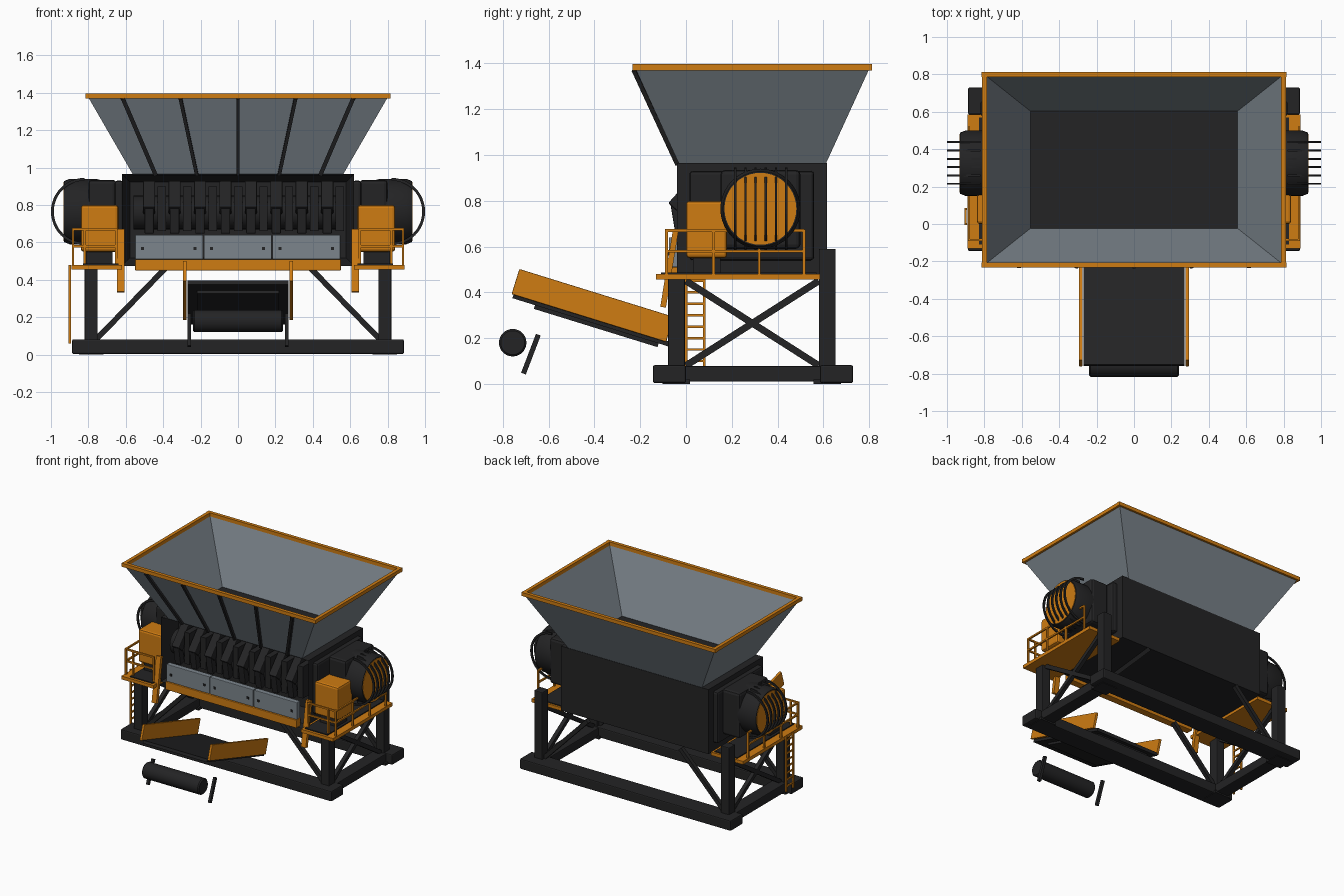
import bpy, bmesh, math
from mathutils import Vector, Matrix

old = bpy.data.objects.get("Cube")
if old:
    bpy.data.objects.remove(old, do_unlink=True)


def material(name, rgb):
    m = bpy.data.materials.new(name)
    m.use_nodes = True
    m.diffuse_color = (*rgb, 1)
    m.node_tree.nodes["Principled BSDF"].inputs["Base Color"].default_value = (*rgb, 1)
    return m


ORANGE = material("orange paint", (0.62, 0.20, 0.006))
BLACK = material("black steel", (0.017, 0.017, 0.018))
GREY = material("grey steel", (0.20, 0.235, 0.265))


def finish(name, bm, mat, bevel=0.0, smooth=False):
    bmesh.ops.recalc_face_normals(bm, faces=bm.faces)
    me = bpy.data.meshes.new(name)
    bm.to_mesh(me)
    bm.free()
    me.materials.append(mat)
    ob = bpy.data.objects.new(name, me)
    bpy.context.collection.objects.link(ob)
    if bevel:
        mod = ob.modifiers.new("bevel", 'BEVEL')
        mod.width, mod.segments = bevel, 2
    if smooth:
        bpy.ops.object.select_all(action='DESELECT')
        ob.select_set(True)
        bpy.context.view_layer.objects.active = ob
        bpy.ops.object.shade_smooth_by_angle(angle=math.radians(35))
    return ob


def box(name, xs, ys, zs, mat, bevel=0.0):
    lo, hi = Vector((min(xs), min(ys), min(zs))), Vector((max(xs), max(ys), max(zs)))
    bm = bmesh.new()
    bmesh.ops.create_cube(bm, matrix=Matrix.Translation((lo + hi) / 2) @ Matrix.Diagonal((*(hi - lo), 1)))
    return finish(name, bm, mat, bevel)


def beam(name, a, b, w, h, mat, bevel=0.0):
    """Bar from a to b; w is its sideways width, h its other thickness."""
    a, b = Vector(a), Vector(b)
    d = (b - a).normalized()
    side = Vector((1, 0, 0)) if abs(d.x) < 0.3 else Vector((0, 1, 0))
    up = d.cross(side).normalized()
    side = up.cross(d)
    rot = Matrix((side, up, d)).transposed().to_4x4()
    bm = bmesh.new()
    bmesh.ops.create_cube(bm, matrix=Matrix.Translation((a + b) / 2) @ rot
                          @ Matrix.Diagonal((w, h, (b - a).length, 1)))
    return finish(name, bm, mat, bevel)


def lathe_x(name, profile, y, z, mat, sign=1, n=40):
    """Solid of revolution about x from (x, radius) pairs, with end caps."""
    bm = bmesh.new()
    rings = [[bm.verts.new((sign * x, y + r * math.cos(i * math.tau / n), z + r * math.sin(i * math.tau / n)))
              for i in range(n)] for x, r in profile]
    for p, q in zip(rings, rings[1:]):
        for i in range(n):
            bm.faces.new((p[i], p[(i + 1) % n], q[(i + 1) % n], q[i]))
    bm.faces.new(rings[0])
    bm.faces.new(rings[-1])
    return finish(name, bm, mat, smooth=True)


# Hopper: open tapered shell with a painted rim
bm = bmesh.new()
low = [bm.verts.new((x, y, 0.96)) for x, y in ((-.56, -.03), (.56, -.03), (.56, .61), (-.56, .61))]
top = [bm.verts.new((x, y, 1.375)) for x, y in ((-.80, -.22), (.80, -.22), (.80, .80), (-.80, .80))]
for i in range(4):
    j = (i + 1) % 4
    bm.faces.new((low[i], low[j], top[j], top[i]))
hopper = finish("hopper", bm, GREY)
shell = hopper.modifiers.new("wall", 'SOLIDIFY')
shell.thickness, shell.offset = 0.01, -1
for y in (-.22, .80):
    box("rim_long", (-.815, .815), (y - .013, y + .013), (1.37, 1.397), ORANGE)
for x in (-.80, .80):
    box("rim_short", (x - .013, x + .013), (-.22, .80), (1.37, 1.397), ORANGE)
for i in range(-2, 3):
    beam("hopper_rib", (i * .22, -.037, .96), (i * .308, -.227, 1.37), .018, .022, BLACK)

# Main housing with a recessed front opening
body = box("housing", (-.62, .62), (-.04, .615), (.475, .965), BLACK)
bm = bmesh.new()
bm.from_mesh(body.data)
bm.faces.ensure_lookup_table()
front = min(bm.faces, key=lambda f: f.calc_center_median().y)
bmesh.ops.inset_individual(bm, faces=[front], thickness=.06)
bmesh.ops.translate(bm, verts=front.verts, vec=(0, .15, 0))
bm.to_mesh(body.data)
bm.free()

# Rotor and its row of cutters
lathe_x("rotor", [(-.56, .09), (.56, .09)], .07, .76, BLACK, n=24)
for i in range(8):
    x = -.475 + i * .136
    beam("cutter_upper", (x, .07, .91), (x, -.055, .77), .065, .06, BLACK, .006)
    beam("cutter_lower", (x, -.045, .80), (x, -.02, .65), .05, .05, BLACK, .006)
    box("cutter_spacer", (x + .045, x + .09), (-.03, .08), (.66, .9), BLACK)

# Front cover panels, bolts and sill
for i in range(3):
    x = -.55 + i * .367
    box("front_panel", (x, x + .363), (-.075, -.035), (.51, .64), GREY, .004)
    for k in (.04, .32):
        box("panel_bolt", (x + k - .008, x + k + .008), (-.081, -.07), (.56, .576), BLACK)
box("front_sill", (-.55, .55), (-.085, -.03), (.45, .51), ORANGE, .004)

# Base beams along the length
for ys in ((-.145, 0), (.585, .73)):
    box("base_beam", (-.887, .887), ys, (.004, .082), BLACK, .008)

for s in (-1, 1):
    # Base side, legs and braces
    box("base_side", (s * .735, s * .835), (-.02, .6), (.01, .078), BLACK, .005)
    for y, h in ((-.042, .46), (.617, .59)):
        box("leg", (s * .75, s * .82), (y - .037, y + .037), (.07, h), BLACK, .006)
        box("foot", (s * .72, s * .85), (y - .06, y + .06), (0, .02), BLACK)
        beam("end_brace", (s * .76, y, .08), (s * .39, y, .46), .03, .03, BLACK)
    beam("cross_brace_a", (s * .785, 0, .08), (s * .785, .58, .45), .03, .03, BLACK)
    beam("cross_brace_b", (s * .785, 0, .45), (s * .785, .58, .08), .03, .03, BLACK)

    # Walkway and railing
    box("platform", (s * .62, s * .89), (-.13, .585), (.455, .48), ORANGE)
    box("platform_deck", (s * .64, s * .83), (-.11, .57), (.478, .487), BLACK)
    for z in (.58, .67):
        beam("side_rail", (s * .882, -.085, z), (s * .882, .515, z), .012, .012, ORANGE)
        beam("front_rail", (s * .65, -.085, z), (s * .882, -.085, z), .012, .012, ORANGE)
    for x, y in ((.882, -.085), (.882, .12), (.882, .32), (.882, .515), (.82, -.085), (.65, -.085)):
        beam("rail_post", (s * x, y, .47), (s * x, y, .675), .013, .013, ORANGE)

    # Control cabinet and slanted guard strip
    box("cabinet", (s * .64, s * .84), (0, .18), (.55, .80), ORANGE, .015)
    box("cabinet_stand", (s * .67, s * .81), (.03, .15), (.48, .56), BLACK)
    beam("guard_strip", (s * .628, -.10, .335), (s * .628, -.045, .67), .04, .025, ORANGE)

    # End plate, gearbox and drive drum
    box("end_plate", (s * .61, s * .66), (.015, .56), (.54, .93), BLACK, .015)
    box("gearbox", (s * .65, s * .80), (.15, .5), (.59, .935), BLACK, .02)
    lathe_x("drive_drum", [(.66, .15), (.76, .175), (.90, .175), (.93, .163)], .325, .765, BLACK, s)
    lathe_x("drum_face", [(.925, .157), (.933, .157)], .325, .765, ORANGE, s)

    # Curved guard bars across the drum
    for k in range(6):
        y = .215 + k * .0445
        bm = bmesh.new()
        n = 24
        rings = []
        for i in range(n + 1):
            a = -math.pi / 2 + math.pi * i / n
            rings.append([bm.verts.new((s * (.82 + r * math.cos(a)), y + dy, .765 + r * math.sin(a)))
                          for r, dy in ((.165, -.005), (.18, -.005), (.18, .005), (.165, .005))])
        for p, q in zip(rings, rings[1:]):
            for i in range(4):
                bm.faces.new((p[i], p[(i + 1) % 4], q[(i + 1) % 4], q[i]))
        bm.faces.new(rings[0])
        bm.faces.new(rings[-1])
        finish("drum_guard_bar", bm, BLACK)

    # Conveyor side wall and strut
    beam("conveyor_wall", (s * .285, -.745, .447), (s * .285, -.07, .238), .02, .115, ORANGE, .004)
    beam("roller_strut", (s * .26, -.645, .215), (s * .26, -.71, .045), .02, .022, BLACK)

# Conveyor belt, underside frame and loose roller
beam("conveyor_belt", (0, -.755, .385), (0, -.07, .173), .54, .022, BLACK)
beam("conveyor_frame", (0, -.66, .342), (0, -.12, .175), .44, .03, BLACK)
lathe_x("end_roller", [(-.24, .052), (-.232, .06), (.232, .06), (.24, .052)], -.757, .18, BLACK, n=32)

# Access ladder on one side
for y in (0, .08):
    beam("ladder_rail", (-.9, y, .06), (-.9, y, .48), .012, .012, ORANGE)
for i in range(8):
    z = .1 + i * .05
    beam("ladder_rung", (-.9, 0, z), (-.9, .08, z), .01, .01, ORANGE)
